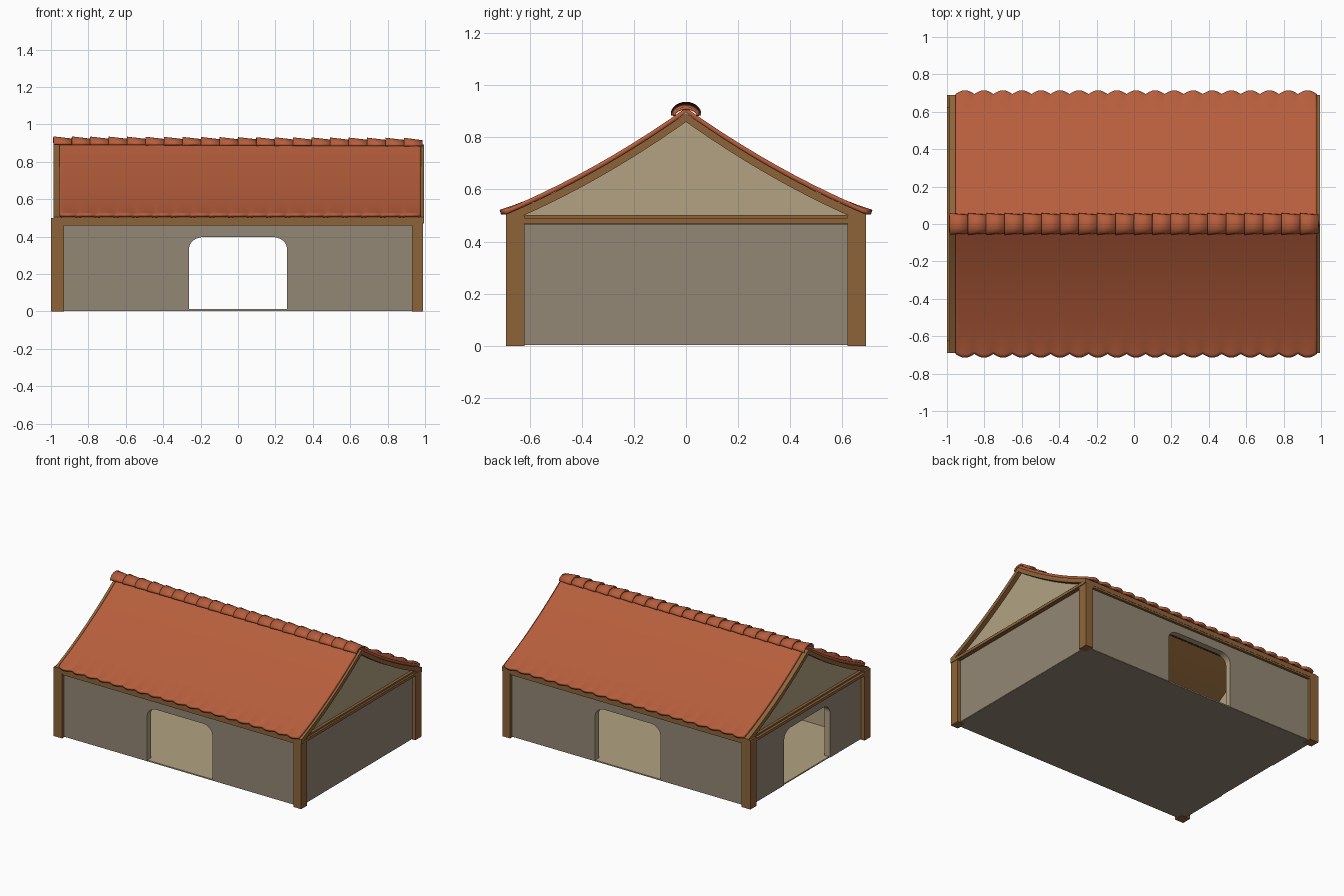
import bpy, bmesh, math

if "Cube" in bpy.data.objects:
    bpy.data.objects.remove(bpy.data.objects["Cube"])


def srgb(r, g, b):
    return tuple(((c / 255 + 0.055) / 1.055) ** 2.4 for c in (r, g, b)) + (1,)


def mat(name, *rgb):
    m = bpy.data.materials.new(name)
    m.diffuse_color = srgb(*rgb)
    m.use_nodes = True
    m.node_tree.nodes["Principled BSDF"].inputs["Base Color"].default_value = m.diffuse_color
    return m


WALL = mat("grey_plaster", 148, 135, 118)
TAN = mat("tan_plaster", 178, 162, 130)
WOOD = mat("brown_timber", 142, 100, 57)
TILE = mat("terracotta", 183, 94, 60)


def finish(name, bm, mats, smooth=None):
    bmesh.ops.recalc_face_normals(bm, faces=bm.faces)
    me = bpy.data.meshes.new(name)
    bm.to_mesh(me)
    bm.free()
    for m in mats:
        me.materials.append(m)
    if smooth:
        me.polygons.foreach_set("use_smooth", [True] * len(me.polygons))
        me.set_sharp_from_angle(angle=math.radians(smooth))
    ob = bpy.data.objects.new(name, me)
    bpy.context.collection.objects.link(ob)
    return ob


def box(name, x0, x1, y0, y1, z0, z1, m):
    bm = bmesh.new()
    bmesh.ops.create_cube(bm, size=1)
    for v in bm.verts:
        v.co = ((x0 + x1) / 2 + v.co.x * (x1 - x0),
                (y0 + y1) / 2 + v.co.y * (y1 - y0),
                (z0 + z1) / 2 + v.co.z * (z1 - z0))
    return finish(name, bm, [m])


def prism(name, pts, axis, a, b, mats, outward=0):
    """Extrude an outline along x or y; faces pointing outward get slot 0."""
    bm = bmesh.new()
    rings = []
    for d in (a, b):
        rings.append([bm.verts.new((d, p, q) if axis == 0 else (p, d, q))
                      for p, q in pts])
        bm.faces.new(rings[-1])
    n = len(pts)
    for i in range(n):
        j = (i + 1) % n
        bm.faces.new((rings[0][i], rings[0][j], rings[1][j], rings[1][i]))
    bmesh.ops.recalc_face_normals(bm, faces=bm.faces)
    if outward:
        for f in bm.faces:
            f.material_index = 0 if f.normal[axis] * outward > 0.9 else 1
    return finish(name, bm, mats)


def sweep(y):
    """Height of the concave roof line at distance y from the ridge."""
    t = abs(y) / 0.69
    return 0.893 - 0.388 * t - 0.1 * t * (1 - t)


def wall_outline(half, door):
    pts = [(-half, 0.005)]
    if door:
        pts.append((-0.262, 0.005))
        for i in range(9):
            a = math.pi / 2 * i / 8
            pts.append((-0.262 + 0.08 * (1 - math.cos(a)), 0.335 + 0.063 * math.sin(a)))
        pts += [(-p, q) for p, q in reversed(pts[1:])]
    return pts + [(half, 0.005), (half, 0.49), (-half, 0.49)]


# Walls: doorways in front, back and left, solid on the right
prism("front_wall", wall_outline(0.965, True), 1, -0.668, -0.625, [WALL, TAN], -1)
prism("back_wall", wall_outline(0.965, True), 1, 0.625, 0.668, [WALL, TAN], 1)
prism("left_wall", wall_outline(0.625, True), 0, -0.972, -0.93, [WALL, TAN], -1)
prism("right_wall", wall_outline(0.625, False), 0, 0.93, 0.968, [WALL, TAN], 1)

# Floor with a grey underside
floor = box("floor", -0.965, 0.965, -0.665, 0.665, 0.003, 0.012, TAN)
floor.data.materials.append(WALL)
for p in floor.data.polygons:
    p.material_index = 1 if p.normal.z < -0.5 else 0

# Corner posts, wall plates and gable beams
for sx, xn in ((-1, "left"), (1, "right")):
    xo = 1.0 if sx < 0 else 0.99
    for sy, yn in ((-1, "front"), (1, "back")):
        xs, ys = sorted((sx * xo, sx * 0.93)), sorted((sy * 0.69, sy * 0.62))
        box(f"{yn}_{xn}_post", *xs, *ys, 0, 0.5, WOOD)
    xs = sorted((sx * 0.93, sx * 0.982))
    box(f"{xn}_wall_plate", *xs, -0.625, 0.625, 0.465, 0.502, WOOD)
    xs = sorted((sx * 0.95, sx * (xo + 0.005 if sx > 0 else 1.0)))
    box(f"{xn}_gable_beam", *xs, -0.676, 0.676, 0.47, 0.49, WOOD)
for sy, yn in ((-1, "front"), (1, "back")):
    ys = sorted((sy * 0.686, sy * 0.62))
    box(f"{yn}_wall_plate", -0.94, 0.93, *ys, 0.46, 0.5, WOOD)

# Gable infills under the curved roof
ys = [0.635 * i / 12 for i in range(-12, 13)]
gable = [(-0.635, 0.485)] + [(y, sweep(y) - 0.02) for y in ys] + [(0.635, 0.485)]
prism("left_gable", gable, 0, -0.962, -0.935, [TAN])
prism("right_gable", gable, 0, 0.935, 0.962, [TAN])

# Timber roof deck whose ends show as barge boards
ys = [0.69 * i / 16 for i in range(-16, 17)]
deck = [(y, sweep(y)) for y in ys] + [(y, sweep(y) - 0.034) for y in reversed(ys)]
prism("roof_deck", deck, 0, -0.986, 0.994, [WOOD])

# Tile covering, scalloped along both eaves
half = [0, .1, .2, .3, .4, .5, .6, .7, .8, .88, .93, .96, .98, 1]
rows = [-s for s in reversed(half[1:])] + half
WAVES, STEP = 19, 8
bm = bmesh.new()
grid = []
for s in rows:
    line = []
    for i in range(WAVES * STEP + 1):
        f = abs(math.sin(math.pi * i / STEP))
        fade = max(0, (abs(s) - 0.88) / 0.12) ** 1.5
        y = abs(s) * 0.695 + 0.02 * f * fade
        z = sweep(y) + 0.02 + (0.011 * f - 0.004) * fade
        x = -0.955 + 1.933 * i / (WAVES * STEP)
        line.append(bm.verts.new((x, math.copysign(y, s), z)))
    grid.append(line)
for a, b in zip(grid, grid[1:]):
    for i in range(len(a) - 1):
        bm.faces.new((a[i], a[i + 1], b[i + 1], b[i]))
tiles = finish("roof_tiles", bm, [TILE], 40)
mod = tiles.modifiers.new("thickness", "SOLIDIFY")
mod.thickness = 0.018
mod.offset = -1

# Overlapping ridge caps, each with its wider end to the left
COUNT = 20
pitch = 1.973 / COUNT
for k in range(COUNT):
    x0 = -0.987 + k * pitch
    drop = 0.008 * k / COUNT
    x1 = min(x0 + pitch + 0.012, 0.987)
    bm = bmesh.new()
    ends = []
    for x, w, h in ((x0, 0.058, 0.044), (x1, 0.05, 0.031)):
        ends.append([bm.verts.new((x, w * math.cos(math.pi * i / 12),
                                   0.892 - drop + h * math.sin(math.pi * i / 12)))
                     for i in range(13)])
    for i in range(12):
        bm.faces.new((ends[0][i], ends[1][i], ends[1][i + 1], ends[0][i + 1]))
    cap = finish(f"ridge_tile_{k + 1}", bm, [TILE], 40)
    mod = cap.modifiers.new("thickness", "SOLIDIFY")
    mod.thickness = 0.01
    mod.offset = -1 if cap.data.polygons[6].normal.z > 0 else 1
